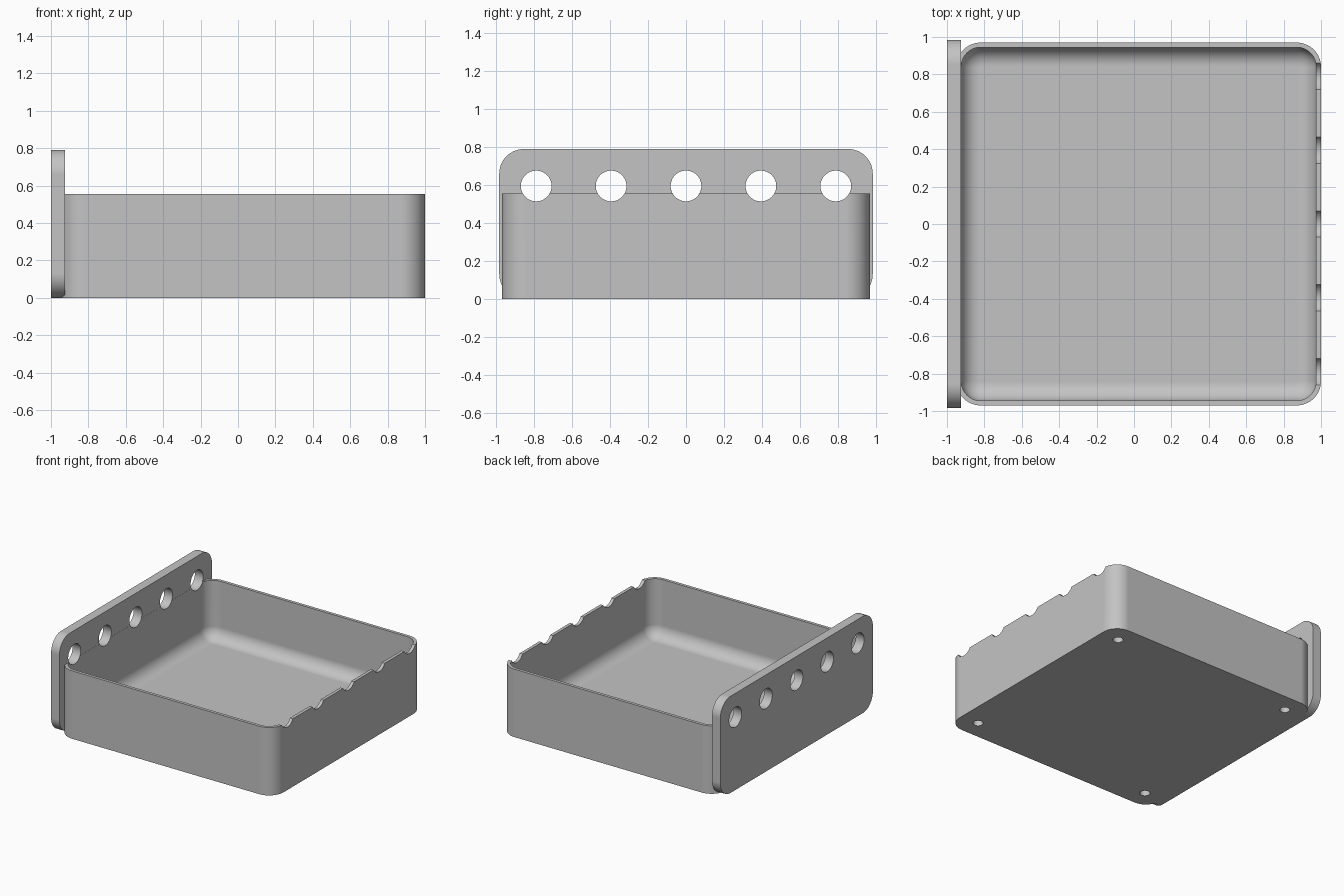
import bpy, bmesh
from math import cos, sin, pi
from mathutils import Matrix, Vector

cube = bpy.data.objects.get("Cube")
if cube:
    bpy.data.objects.remove(cube, do_unlink=True)

grey = bpy.data.materials.new("plain grey")
grey.use_nodes = True
grey.diffuse_color = (0.55, 0.55, 0.55, 1)
grey.node_tree.nodes["Principled BSDF"].inputs["Base Color"].default_value = grey.diffuse_color

SEG = 14          # segments per rounded corner


def rounded_rect(u0, u1, v0, v1, r):
    """Counter-clockwise outline of a rectangle with rounded corners."""
    centres = [(u1 - r, v1 - r), (u0 + r, v1 - r), (u0 + r, v0 + r), (u1 - r, v0 + r)]
    return [(cu + r * cos((q + i / SEG) * pi / 2), cv + r * sin((q + i / SEG) * pi / 2))
            for q, (cu, cv) in enumerate(centres) for i in range(SEG + 1)]


def finish(name, bm):
    bmesh.ops.recalc_face_normals(bm, faces=bm.faces)
    mesh = bpy.data.meshes.new(name)
    bm.to_mesh(mesh)
    bm.free()
    mesh.materials.append(grey)
    obj = bpy.data.objects.new(name, mesh)
    bpy.context.collection.objects.link(obj)
    return obj


def loft(name, rings):
    """Closed solid through a stack of equal-length rings."""
    bm = bmesh.new()
    loops = [[bm.verts.new(p) for p in ring] for ring in rings]
    for a, b in zip(loops, loops[1:]):
        for i in range(len(a)):
            j = (i + 1) % len(a)
            bm.faces.new((a[i], a[j], b[j], b[i]))
    bm.faces.new(loops[0][::-1])
    bm.faces.new(loops[-1])
    return finish(name, bm)


def cylinders(name, centres, radius, depth, axis):
    bm = bmesh.new()
    turn = Vector((0, 0, 1)).rotation_difference(Vector(axis)).to_matrix().to_4x4()
    for c in centres:
        bmesh.ops.create_cone(bm, cap_ends=True, segments=48, radius1=radius, radius2=radius,
                              depth=depth, matrix=Matrix.Translation(c) @ turn)
    return finish(name, bm)


def activate(obj):
    bpy.ops.object.select_all(action='DESELECT')
    obj.select_set(True)
    bpy.context.view_layer.objects.active = obj


def cut(obj, cutter):
    activate(obj)
    mod = obj.modifiers.new("cut", 'BOOLEAN')
    mod.operation = 'DIFFERENCE'
    mod.solver = 'EXACT'
    mod.object = cutter
    bpy.ops.object.modifier_apply(modifier=mod.name)


# Tray: rounded outer block
tray = loft("tray", [[(x, y, z) for x, y in rounded_rect(-0.95, 1, -0.97, 0.97, 0.13)]
                     for z in (0, 0.555)])

# Tray cavity with a filleted floor edge
FLOOR, FILLET = 0.08, 0.1
levels = [(FILLET * (1 - sin(a)), FLOOR + FILLET * (1 - cos(a)))
          for a in (i / 12 * pi / 2 for i in range(13))] + [(0, 0.9)]
cavity = loft("cavity_cutter",
              [[(x, y, z) for x, y in rounded_rect(-0.924 + d, 0.974 - d, -0.945 + d, 0.945 - d, 0.105 - d)]
               for d, z in levels])

# Upright plate along one side
plate = loft("side_plate", [[(x, y, z) for y, z in rounded_rect(-0.985, 0.985, 0, 0.79, 0.13)]
                            for x in (-1, -0.925)])

# Row of holes through the plate and the opposite rim
holes = cylinders("row_hole_cutter", [(0, 0.395 * i, 0.595) for i in range(-2, 3)], 0.081, 3, (1, 0, 0))

# Blind holes in the underside corners
sockets = cylinders("socket_cutter", [(0.025 + 0.815 * sx, 0.815 * sy, 0) for sx in (-1, 1) for sy in (-1, 1)],
                    0.038, 0.1, (0, 0, 1))

for cutter in (cavity, holes, sockets):
    cut(tray, cutter)
cut(plate, holes)
for cutter in (cavity, holes, sockets):
    bpy.data.objects.remove(cutter, do_unlink=True)

for obj in (tray, plate):
    activate(obj)
    bpy.ops.object.shade_smooth_by_angle(angle=pi / 6)
    normals = obj.modifiers.new("even_normals", 'WEIGHTED_NORMAL')
    normals.keep_sharp = True
